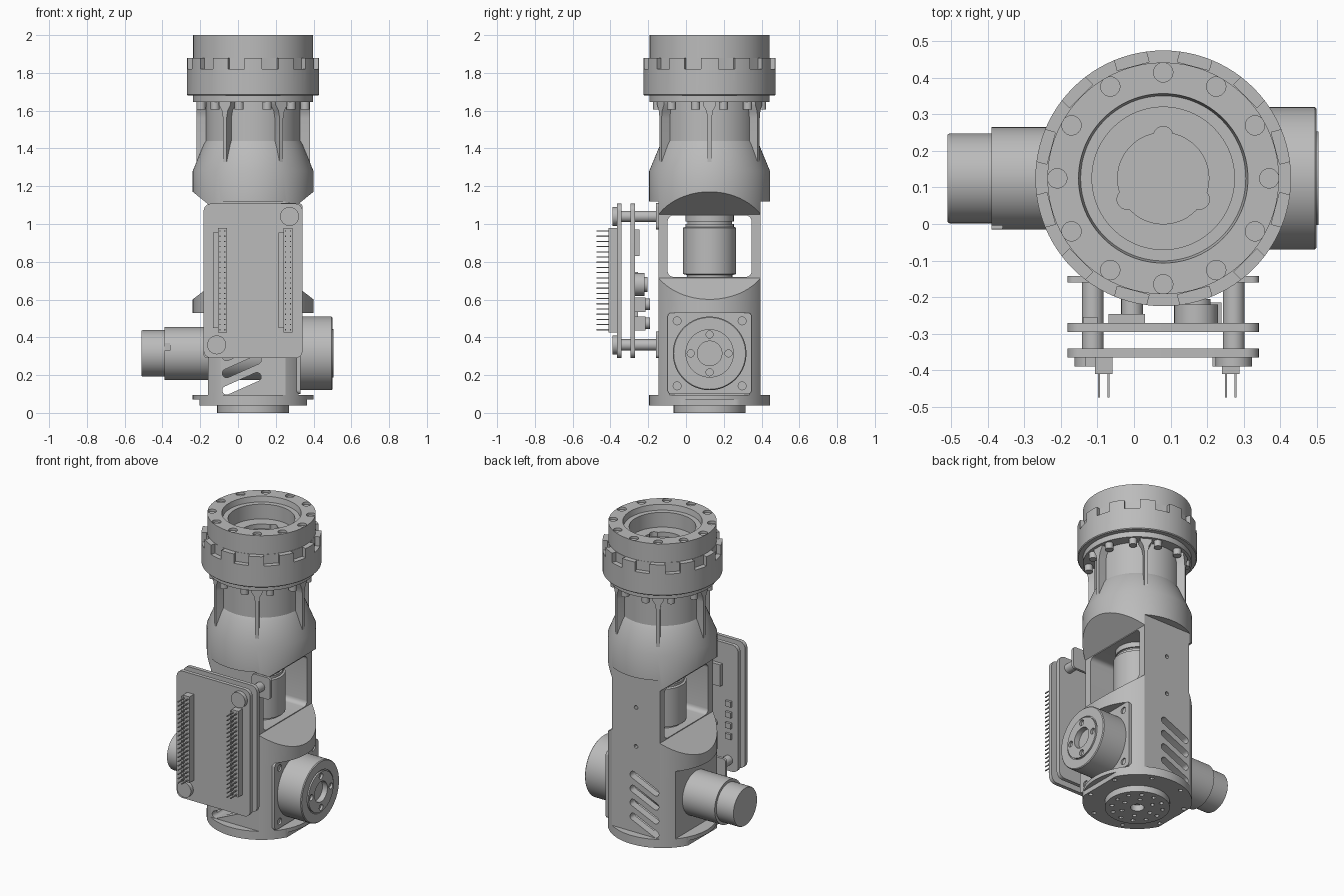
import bpy, bmesh
from math import pi, sin, cos, radians
from mathutils import Matrix, Vector

cube = bpy.data.objects.get("Cube")
if cube:
    bpy.data.objects.remove(cube, do_unlink=True)

grey = bpy.data.materials.new("machined grey")
grey.use_nodes = True
grey.diffuse_color = (0.5, 0.5, 0.5, 1)
grey.node_tree.nodes["Principled BSDF"].inputs["Base Color"].default_value = (0.5, 0.5, 0.5, 1)

AXIS = Vector((0.08, 0.125, 0))      # main column axis; parts are laid out relative to it
TURN = {"x": Matrix.Rotation(pi / 2, 4, "Y"), "y": Matrix.Rotation(-pi / 2, 4, "X"),
        "z": Matrix.Identity(4)}


def finish(bm, name, matrix=Matrix.Identity(4)):
    bmesh.ops.recalc_face_normals(bm, faces=bm.faces[:])
    bm.transform(Matrix.Translation(AXIS) @ matrix)
    mesh = bpy.data.meshes.new(name)
    bm.to_mesh(mesh)
    bm.free()
    mesh.materials.append(grey)
    obj = bpy.data.objects.new(name, mesh)
    bpy.context.collection.objects.link(obj)
    return obj


def lathe(name, profile, axis="z", centre=(0, 0, 0), steps=72):
    """Turn (radius, height) points around an axis."""
    bm = bmesh.new()
    vs = [bm.verts.new((r, 0, h)) for r, h in profile]
    es = [bm.edges.new(pair) for pair in zip(vs, vs[1:])]
    bmesh.ops.spin(bm, geom=vs + es, cent=(0, 0, 0), axis=(0, 0, 1),
                   angle=2 * pi, steps=steps)
    bmesh.ops.remove_doubles(bm, verts=bm.verts[:], dist=1e-5)
    return finish(bm, name, Matrix.Translation(centre) @ TURN[axis])


def cyl(name, r, a, b, axis="z", centre=(0, 0, 0), steps=24):
    return lathe(name, [(0, a), (r, a), (r, b), (0, b)], axis, centre, steps)


def box(name, lo, hi, axis=None, r=0, matrix=Matrix.Identity(4)):
    """Box, optionally rounding the edges that run along one axis."""
    bm = bmesh.new()
    lo, hi = Vector(lo), Vector(hi)
    bmesh.ops.create_cube(bm, size=1)
    for v in bm.verts:
        v.co = Vector(h if c > 0 else l for c, l, h in zip(v.co, lo, hi))
    if axis:
        k = "xyz".index(axis)
        es = [e for e in bm.edges if abs(e.verts[0].co[k] - e.verts[1].co[k]) > 1e-6]
        bmesh.ops.bevel(bm, geom=es, offset=r, segments=6, profile=0.5, affect="EDGES")
    return finish(bm, name, matrix)


def prism(name, pts, y0, y1, matrix=Matrix.Identity(4)):
    """Extrude an (x, z) outline along y."""
    bm = bmesh.new()
    face = bm.faces.new([bm.verts.new((x, y0, z)) for x, z in pts])
    out = bmesh.ops.extrude_face_region(bm, geom=[face])["geom"]
    bmesh.ops.translate(bm, vec=(0, y1 - y0, 0),
                        verts=[g for g in out if isinstance(g, bmesh.types.BMVert)])
    return finish(bm, name, matrix)


def join(objs, name):
    bpy.ops.object.select_all(action="DESELECT")
    for o in objs:
        o.select_set(True)
    bpy.context.view_layer.objects.active = objs[0]
    bpy.ops.object.join()
    objs[0].name = name
    return objs[0]


def cut(obj, cutters):
    tool = join(cutters, "cutter")
    mod = obj.modifiers.new("cut", "BOOLEAN")
    mod.operation, mod.solver, mod.object = "DIFFERENCE", "EXACT", tool
    mod.use_self = True
    bpy.context.view_layer.objects.active = obj
    bpy.ops.object.modifier_apply(modifier=mod.name)
    bpy.data.objects.remove(tool, do_unlink=True)


def ring(n, r, start=0):
    return [(r * cos(start + 2 * pi * k / n), r * sin(start + 2 * pi * k / n), 0) for k in range(n)]


def spin_z(angle):
    return Matrix.Rotation(angle, 4, "Z")


# Column housing: round stock with flats, side windows and a cavity
body = lathe("column_housing", [(0, .07), (.32, .07), (.32, 1.28), (.262, 1.42),
                                (.25, 1.44), (.25, 1.65), (0, 1.65)])
flats = []
for s in (-1, 1):
    flats.append(box("c", (-.5, min(s * .27, s * .5), .095), (.5, max(s * .27, s * .5), 1.12)))
cut(body, flats)
cut(body, [prism("c", [(s * .17, .715), (s * .4, .54), (s * .4, 1.235), (s * .17, 1.05)], -.5, .5)
           for s in (-1, 1)])
cut(body, [box("c", (min(s * .24, s * .5), -.5, .095), (max(s * .24, s * .5), .5, .53))
           for s in (-1, 1)])
cut(body, [box("c", (-.5, -.222, .72), (.5, .222, 1.045), "x", .03),
           box("c", (-.2, -.222, .11), (.2, .222, .58))])

# Slanted vent slots and screw holes through the front and back walls
cuts = []
for k in range(4):
    m = Matrix.Translation((-.06, 0, .155 + .09 * k)) @ Matrix.Rotation(radians(-24), 4, "Y")
    cuts.append(box("c", (-.11, -.5, -.023), (.11, .5, .023), "y", .022, m))
cuts += [cyl("c", .013, .2, .5, "y", (0, 0, z), 12) for z in (.65, .9)]
cut(body, cuts)

# Neck ribs, flared into the top flange
for k in range(6):
    prism("neck_rib", [(-.011, 1.3), (.011, 1.3), (.011, 1.56), (.018, 1.6), (.035, 1.63),
                       (.035, 1.65), (-.035, 1.65), (-.035, 1.63), (-.018, 1.6), (-.011, 1.56)],
          .22, .30, spin_z(k * pi / 3 - pi / 2))

# Foot flange and output disc
foot = cyl("foot_flange", .32, .04, .095, steps=72)
cut(foot, [box("c", (.285, -.5, 0), (.5, .5, .2)), box("c", (-.5, -.5, 0), (-.285, .5, .2))])
cut(foot, [cyl("c", .013, 0, .2, "z", p, 12) for p in ring(8, .285, pi / 8)])
disc = cyl("foot_disc", .19, 0, .06, steps=72)
cut(disc, [cyl("c", .04, -.05, .04)]
    + [cyl("c", .013, -.05, .03, "z", p, 12) for p in ring(12, .15) + ring(6, .095)])

# Crown: flange, castellated ring and recessed top
crown = lathe("crown_ring", [(0, 1.645), (.318, 1.645), (.318, 1.68), (.345, 1.68), (.35, 1.685),
                             (.35, 1.88), (.317, 1.88), (.317, 2), (.232, 2), (.226, 1.965),
                             (.195, 1.965), (.195, 1.87), (0, 1.87)], steps=96)
cut(crown, [box("c", (.318, -.045, 1.82), (.4, .045, 1.9), matrix=spin_z(radians(15 + 30 * k)))
            for k in range(12)])
cut(crown, [cyl("c", .0265, 1.985, 2.1, "z", p) for p in ring(12, .29)])
cut(crown, [cyl("c", .125, 1.84, 1.9, steps=48)]
    + [cyl("c", .027, 1.84, 1.9, "z", p) for p in ring(3, .115, pi / 2)])
join([cyl("b", .024, 1.605, 1.65, "z", p, 20) for p in ring(12, .285, pi / 12)], "crown_bolts")

# Upright motor in the window
lathe("upright_motor", [(0, .715), (.12, .715), (.12, .73), (.14, .735), (.14, .98), (.128, .985),
                        (.128, 1.0), (.118, 1.0), (.118, 1.012), (.128, 1.012), (.128, 1.06), (0, 1.06)])

# Cross drive: narrow tail on the right, wide head on the left, with mounting plate
DRIVE = (-.08, 0, .315)
drive = lathe("cross_drive", [(0, -.51), (.12, -.51), (.123, -.505), (.123, -.39), (.14, -.39),
                              (.14, .3), (.17, .3), (.195, .33), (.195, .495), (.19, .5), (.135, .5),
                              (.135, .494), (.128, .494), (.128, .505), (.065, .505), (.065, .47),
                              (0, .47)], "x", DRIVE)
cut(drive, [cyl("c", .019, .49, .6, "x", (DRIVE[0], y, DRIVE[2] + z), 16)
            for y, z, _ in ring(4, .1)]
    + [box("c", (-.475, -.16, .33), (-.44, -.125, .37))])
plate = box("drive_plate", (.22, -.222, .1), (.25, .222, .53), "x", .02)
cut(plate, [cyl("c", .021, .235, .4, "x", (0, y, .315 + z), 16)
            for y in (-.172, .172) for z in (-.172, .172)])
cyl("drive_collar", .195, .24, .345, "x", (0, 0, .315), 72)

# Circuit boards with posts
for name, y in (("outer_board", -.49), ("inner_board", -.42)):
    box(name, (-.262, y, .29), (.262, y + .024, 1.108), "y", .04)
for s, z in ((1, 1.04), (-1, .36)):
    cyl("board_post", .03, -.48, -.27, "y", (s * .193, 0, z))
    cyl("post_head", .05, -.515, -.48, "y", (s * .193, 0, z), 32)
    a, b = sorted((s * .13, s * .262))
    box("post_tab", (a, -.285, z - .07), (b, -.268, z + .07), "y", .02)

# Pin headers
for x in (-.163, .185):
    box("pin_header", (x - .024, -.535, .425), (x + .024, -.48, .98))
    box("header_base", (x - .05, -.515, .45), (x + .024, -.48, .955))
    join([box("p", (x + dx - .003, -.6, z - .003), (x + dx + .003, -.53, z + .003))
          for dx in (-.013, .013) for z in [.44 + .0275 * k for k in range(20)]], "header_pins")

# Components on the back of the inner board
box("chip", (-.15, -.4, .83), (-.05, -.372, .97))
cyl("capacitor", .06, -.4, -.345, "y", (.09, 0, .68), 32)
cyl("capacitor_cap", .04, -.35, -.33, "y", (.09, 0, .68), 32)
for z in (.435, .535):
    box("socket", (.03, -.4, z), (.16, -.34, z + .075))
    cyl("socket_plug", .03, -.4, -.315, "y", (-.085, 0, z + .04))
for k in range(4):
    box("small_part", (-.22, -.4, .5 + .07 * k), (-.18, -.38, .535 + .07 * k))

# Smooth the round surfaces, keep edges crisp
bpy.ops.object.select_all(action="SELECT")
for o in bpy.context.selected_objects:
    if o.type != "MESH":
        o.select_set(False)
bpy.context.view_layer.objects.active = body
bpy.ops.object.shade_smooth_by_angle(angle=radians(30))
